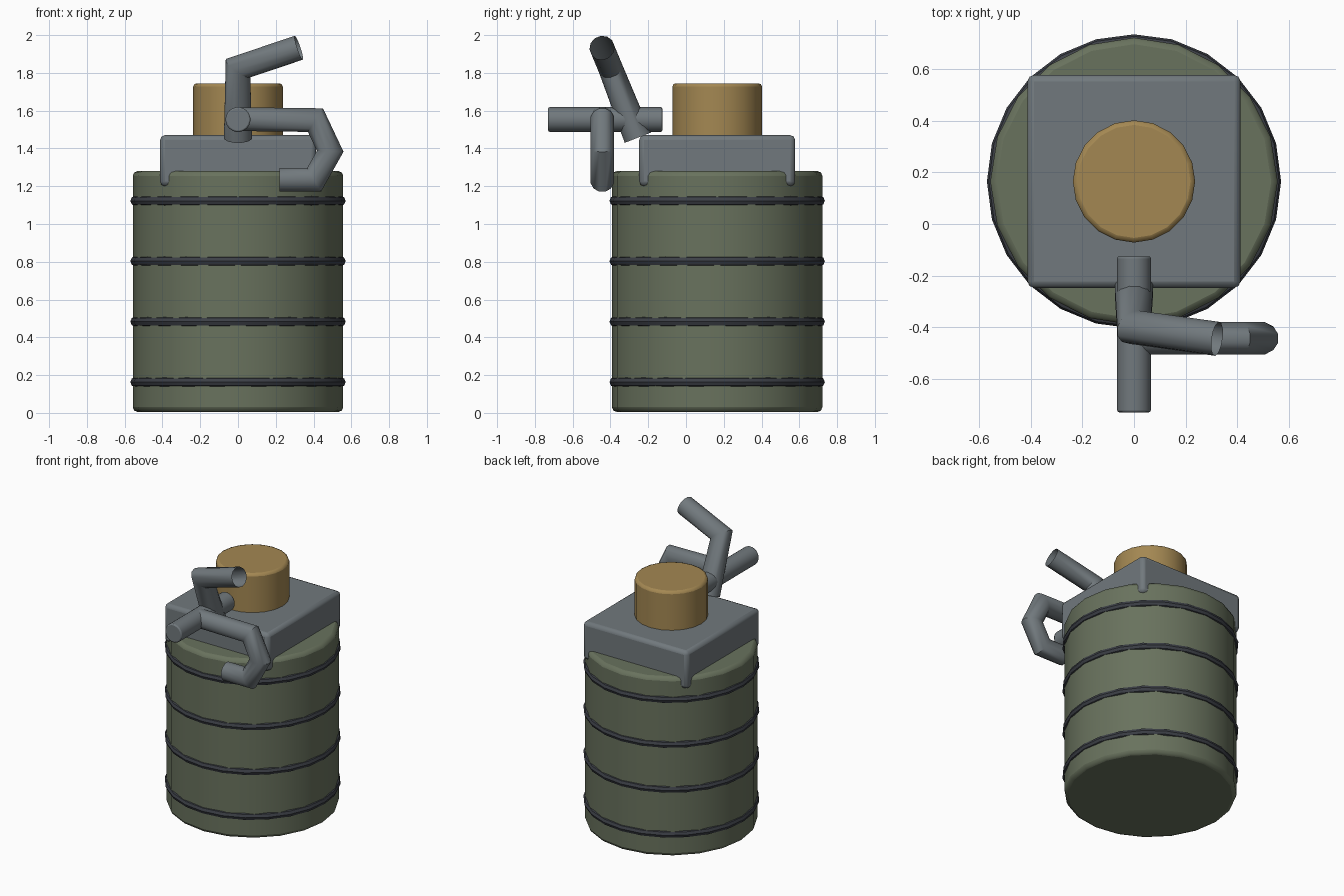
import bpy, bmesh, math
from mathutils import Vector, Matrix

if "Cube" in bpy.data.objects:
    bpy.data.objects.remove(bpy.data.objects["Cube"])

CY = 0.165  # y of the body axis


def material(name, rgb):
    m = bpy.data.materials.new(name)
    m.diffuse_color = (*rgb, 1)
    m.use_nodes = True
    m.node_tree.nodes["Principled BSDF"].inputs["Base Color"].default_value = m.diffuse_color
    return m


OLIVE = material("olive green", (0.14, 0.168, 0.11))
GREY = material("steel grey", (0.165, 0.19, 0.205))
DARK = material("dark grey", (0.045, 0.05, 0.062))
GOLD = material("brass", (0.37, 0.245, 0.085))


def add_object(name, bm, mat, bevel=0):
    bmesh.ops.recalc_face_normals(bm, faces=bm.faces)
    me = bpy.data.meshes.new(name)
    bm.to_mesh(me)
    bm.free()
    ob = bpy.data.objects.new(name, me)
    bpy.context.collection.objects.link(ob)
    me.materials.append(mat)
    if bevel:
        mod = ob.modifiers.new("Bevel", 'BEVEL')
        mod.width, mod.segments = bevel, 2
        mod.limit_method, mod.angle_limit = 'ANGLE', math.radians(40)
    bpy.ops.object.select_all(action='DESELECT')
    ob.select_set(True)
    bpy.context.view_layer.objects.active = ob
    bpy.ops.object.shade_smooth_by_angle(angle=math.radians(35))
    return ob


def drum(name, r, z0, z1, mat, bevel):
    bm = bmesh.new()
    bmesh.ops.create_cone(bm, cap_ends=True, segments=20, radius1=r, radius2=r, depth=z1 - z0,
                          matrix=Matrix.Translation((0, CY, (z0 + z1) / 2)))
    return add_object(name, bm, mat, bevel)


def pipe(name, path, r, r_start=None, sides=12, caps=False, bevel=0):
    """Tube of straight lengths joined by mitred corners."""
    pts = [Vector(p) for p in path]
    dirs = [(b - a).normalized() for a, b in zip(pts, pts[1:])]
    bm = bmesh.new()
    turn = dirs[0].to_track_quat('Z', 'Y')
    ring = []
    for i in range(sides):
        a = 2 * math.pi * (i + 0.5) / sides
        ring.append(turn @ Vector((math.cos(a), math.sin(a), 0)) * r + pts[0])
    first = [pts[0] + (v - pts[0]) * ((r_start or r) / r) for v in ring]
    rings = [[bm.verts.new(v) for v in first]]
    for k, d in enumerate(dirs):
        # slide the section along to the plane halving the next corner
        n = d + dirs[k + 1] if k + 1 < len(dirs) else d
        ring = [v + d * ((pts[k + 1] - v).dot(n) / d.dot(n)) for v in ring]
        rings.append([bm.verts.new(v) for v in ring])
    for a, b in zip(rings, rings[1:]):
        for i in range(sides):
            j = (i + 1) % sides
            bm.faces.new((a[i], a[j], b[j], b[i]))
    if caps:
        bm.faces.new(rings[0])
        bm.faces.new(rings[-1])
    return add_object(name, bm, GREY, bevel)


# Main drum and top cap
drum("body", 0.557, 0.005, 1.28, OLIVE, 0.025)
drum("top_cap", 0.237, 1.40, 1.745, GOLD, 0.018)

# Square collar whose corners overhang the drum
bm = bmesh.new()
bmesh.ops.create_cube(bm, size=1, matrix=Matrix.Translation((0, CY, 1.335))
                      @ Matrix.Diagonal((0.825, 0.825, 0.27, 1)))
add_object("collar", bm, GREY, 0.025)

# Bands around the drum
for n in range(4):
    bm = bmesh.new()
    z = 0.163 + 0.32 * n
    maj, mnr, su, sv = 0.543, 0.027, 24, 8
    rows = []
    for i in range(su):
        u = 2 * math.pi * i / su
        row = []
        for j in range(sv):
            v = 2 * math.pi * j / sv
            rad = maj + mnr * math.cos(v)
            row.append(bm.verts.new((rad * math.cos(u), CY + rad * math.sin(u), z + mnr * math.sin(v))))
        rows.append(row)
    for i in range(su):
        a, b = rows[i], rows[(i + 1) % su]
        for j in range(sv):
            k = (j + 1) % sv
            bm.faces.new((a[j], b[j], b[k], a[k]))
    add_object("band_%d" % (n + 1), bm, DARK)

# Pipes at the front
pipe("straight_pipe", [(0, -0.125, 1.553), (0, -0.73, 1.553)], 0.066, sides=20, caps=True, bevel=0.008)
pipe("upper_handle", [(0, -0.255, 1.457), (0, -0.40, 1.825), (0.322, -0.445, 1.933)],
     0.067, r_start=0.077)
pipe("hook_pipe", [(0, -0.443, 1.555), (0.41, -0.443, 1.55), (0.488, -0.443, 1.385),
                   (0.403, -0.443, 1.234), (0.22, -0.443, 1.234)], 0.065)
